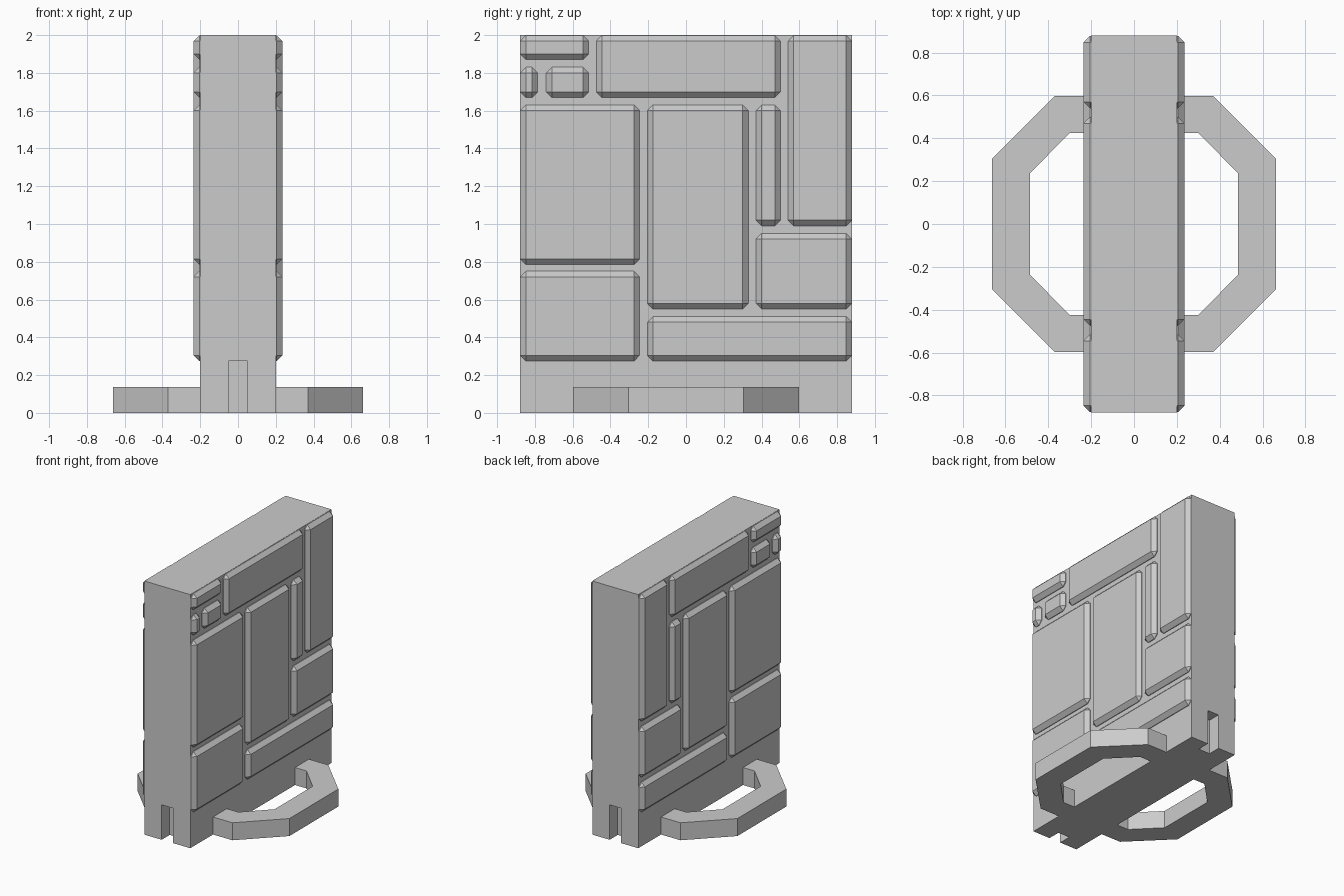
import bpy
import bmesh

cube = bpy.data.objects.get("Cube")
if cube:
    bpy.data.objects.remove(cube, do_unlink=True)

# One plain grey for the whole model
grey = bpy.data.materials.new("plain grey")
grey.use_nodes = True
GREY = (0.6, 0.6, 0.6, 1)
grey.diffuse_color = GREY
grey.node_tree.nodes["Principled BSDF"].inputs["Base Color"].default_value = GREY

HALF_WIDTH, HALF_DEPTH, HEIGHT = 0.2, 0.88, 2.0
PANEL_FACE, PANEL_ROOT, CHAMFER = 0.235, 0.16, 0.03


def finish(name, bm):
    """Turn a bmesh into a named grey object."""
    bmesh.ops.recalc_face_normals(bm, faces=bm.faces)
    mesh = bpy.data.meshes.new(name)
    bm.to_mesh(mesh)
    bm.free()
    mesh.materials.append(grey)
    obj = bpy.data.objects.new(name, mesh)
    bpy.context.scene.collection.objects.link(obj)
    return obj


def prism(name, outline, extrusion):
    """Extrude a flat outline along a vector."""
    bm = bmesh.new()
    face = bm.faces.new([bm.verts.new(p) for p in outline])
    swept = bmesh.ops.extrude_face_region(bm, geom=[face], use_keep_orig=True)
    moved = [v for v in swept["geom"] if isinstance(v, bmesh.types.BMVert)]
    bmesh.ops.translate(bm, verts=moved, vec=extrusion)
    return finish(name, bm)


def box(name, low, high, chamfer=0):
    """Box between two corners, optionally chamfered on every edge."""
    bm = bmesh.new()
    bmesh.ops.create_cube(bm, size=1)
    for v in bm.verts:
        v.co = [(a + b) / 2 + c * (b - a) for a, b, c in zip(low, high, v.co)]
    if chamfer:
        bmesh.ops.bevel(bm, geom=bm.edges[:], offset=chamfer, segments=1,
                        profile=0.5, affect='EDGES')
    return finish(name, bm)


# Upright slab, in three lengths: solid core and a notched piece at each end
NOTCH_HALF, NOTCH_TOP, NOTCH_DEPTH = 0.05, 0.275, 0.1
slab = box("slab", (-HALF_WIDTH, -HALF_DEPTH, 0), (HALF_WIDTH, HALF_DEPTH, HEIGHT))
for end, side in (("front", -1), ("back", 1)):
    cutter = box(end + "_notch_cutter",
                 (-NOTCH_HALF, side * HALF_DEPTH - NOTCH_DEPTH, -NOTCH_TOP),
                 (NOTCH_HALF, side * HALF_DEPTH + NOTCH_DEPTH, NOTCH_TOP))
    cutter.hide_render = True
    cutter.hide_set(True)
    cut = slab.modifiers.new(end + " notch", 'BOOLEAN')
    cut.operation = 'DIFFERENCE'
    cut.solver = 'EXACT'
    cut.object = cutter

# Apply the notches and drop the cutters
bpy.context.view_layer.update()
evaluated = slab.evaluated_get(bpy.context.evaluated_depsgraph_get())
notched = bpy.data.meshes.new_from_object(evaluated)
slab.modifiers.clear()
slab.data = notched
for end in ("front", "back"):
    bpy.data.objects.remove(bpy.data.objects[end + "_notch_cutter"], do_unlink=True)

# Raised panels: y from, y to, z from, z to
EDGE, TOP = 0.878, 1.998
panels = {
    "top_front_strip": (-EDGE, -0.515, 1.87, TOP),
    "tiny_block": (-EDGE, -0.785, 1.67, 1.83),
    "small_block": (-0.74, -0.515, 1.67, 1.83),
    "top_beam": (-0.475, 0.5, 1.67, TOP),
    "tall_back": (0.54, EDGE, 0.99, TOP),
    "large_front": (-EDGE, -0.245, 0.785, 1.63),
    "large_middle": (-0.205, 0.33, 0.55, 1.63),
    "narrow_upright": (0.37, 0.5, 0.99, 1.63),
    "low_back": (0.37, EDGE, 0.55, 0.95),
    "low_front": (-EDGE, -0.245, 0.275, 0.75),
    "bottom_beam": (-0.205, EDGE, 0.275, 0.51),
}

# Half-octagon foot loop: outer points, then back along the inner ones
INNER_X = 0.15
outer = [(INNER_X, 0.597), (0.37, 0.597), (0.662, 0.305)]
inner = [(INNER_X, 0.425), (0.3, 0.425), (0.485, 0.237)]
FOOT_HEIGHT = 0.138


def mirrored_run(points):
    return points + [(x, -y) for x, y in reversed(points)]


for name, sign in (("left", 1), ("right", -1)):
    for label, (y0, y1, z0, z1) in panels.items():
        near, far = sorted((sign * PANEL_ROOT, sign * PANEL_FACE))
        box(f"{name}_{label}_panel", (near, y0, z0), (far, y1, z1), CHAMFER)
    loop = mirrored_run(outer) + mirrored_run(inner)[::-1]
    prism(name + "_foot_loop", [(sign * x, y, 0) for x, y in loop], (0, 0, FOOT_HEIGHT))
